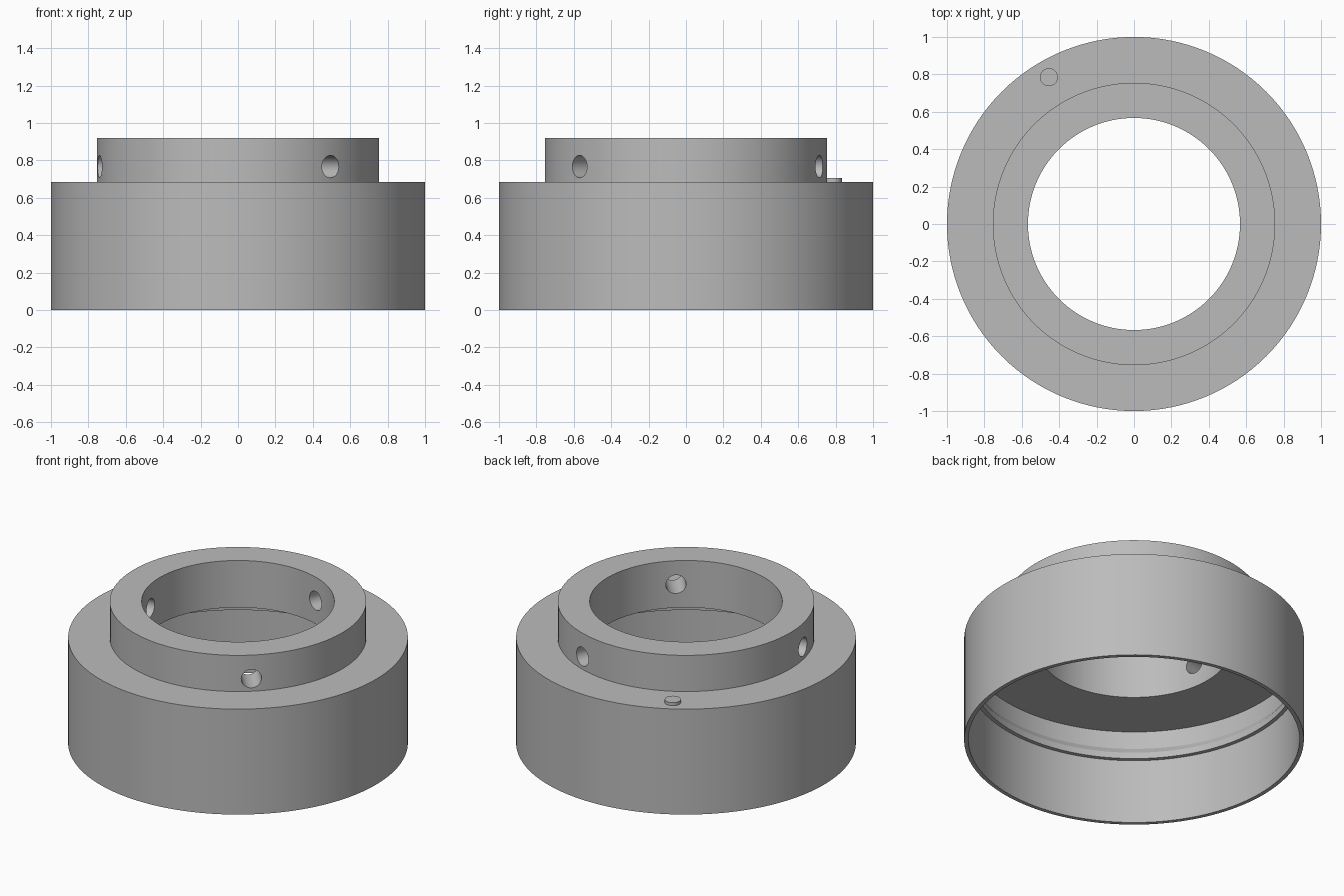
import bpy
import bmesh
from math import cos, sin, pi, radians
from mathutils import Matrix, Vector

cube = bpy.data.objects.get("Cube")
if cube:
    bpy.data.objects.remove(cube, do_unlink=True)

SEGMENTS = 128

grey = bpy.data.materials.new("plain_grey")
grey.use_nodes = True
colour = (0.5, 0.5, 0.5, 1)
grey.diffuse_color = colour
grey.node_tree.nodes["Principled BSDF"].inputs["Base Color"].default_value = colour


def add_object(name, bm):
    bmesh.ops.recalc_face_normals(bm, faces=bm.faces)
    mesh = bpy.data.meshes.new(name)
    bm.to_mesh(mesh)
    bm.free()
    mesh.materials.append(grey)
    obj = bpy.data.objects.new(name, mesh)
    bpy.context.collection.objects.link(obj)
    return obj


def lathe(name, profile):
    """Revolve a closed (radius, height) outline about z."""
    bm = bmesh.new()
    verts = [bm.verts.new((r, 0, z)) for r, z in profile]
    edges = [bm.edges.new((a, b)) for a, b in zip(verts, verts[1:] + verts[:1])]
    bmesh.ops.spin(bm, geom=verts + edges, cent=(0, 0, 0), axis=(0, 0, 1),
                   angle=2 * pi, steps=SEGMENTS, use_duplicate=False)
    bmesh.ops.remove_doubles(bm, verts=bm.verts, dist=0.0001)
    return add_object(name, bm)


def cylinder(name, radius, depth, matrix, sides=32):
    bm = bmesh.new()
    bmesh.ops.create_cone(bm, cap_ends=True, segments=sides, radius1=radius,
                          radius2=radius, depth=depth, matrix=matrix)
    return add_object(name, bm)


def smooth(obj):
    bpy.ops.object.select_all(action='DESELECT')
    obj.select_set(True)
    bpy.context.view_layer.objects.active = obj
    bpy.ops.object.shade_smooth_by_angle(angle=radians(25))


# Hollow skirt with an inner snap lip, topped by a narrower collar
body = lathe("collar_body", [
    (1.0, 0), (1.0, 0.685), (0.755, 0.685), (0.755, 0.92),
    (0.567, 0.92), (0.567, 0.615), (0.975, 0.615), (0.975, 0.50),
    (0.95, 0.46), (0.95, 0.42), (0.975, 0.42), (0.975, 0)])

# Three radial screw holes through the collar
for i in range(3):
    angle = radians(-49 + 120 * i)
    direction = Vector((cos(angle), sin(angle), 0))
    place = (Matrix.Translation(direction * 0.66 + Vector((0, 0, 0.767)))
             @ direction.to_track_quat('Z', 'Y').to_matrix().to_4x4())
    cutter = cylinder("hole_cutter", 0.06, 0.4, place)
    cutter.hide_render = True
    cut = body.modifiers.new("screw_hole", 'BOOLEAN')
    cut.operation = 'DIFFERENCE'
    cut.solver = 'EXACT'
    cut.object = cutter
    bpy.context.view_layer.objects.active = body
    bpy.ops.object.modifier_apply(modifier=cut.name)
    bpy.data.objects.remove(cutter, do_unlink=True)
smooth(body)

# Small round index mark on the shoulder
smooth(cylinder("index_pin", 0.048, 0.04,
                Matrix.Translation((-0.455, 0.785, 0.685))))
